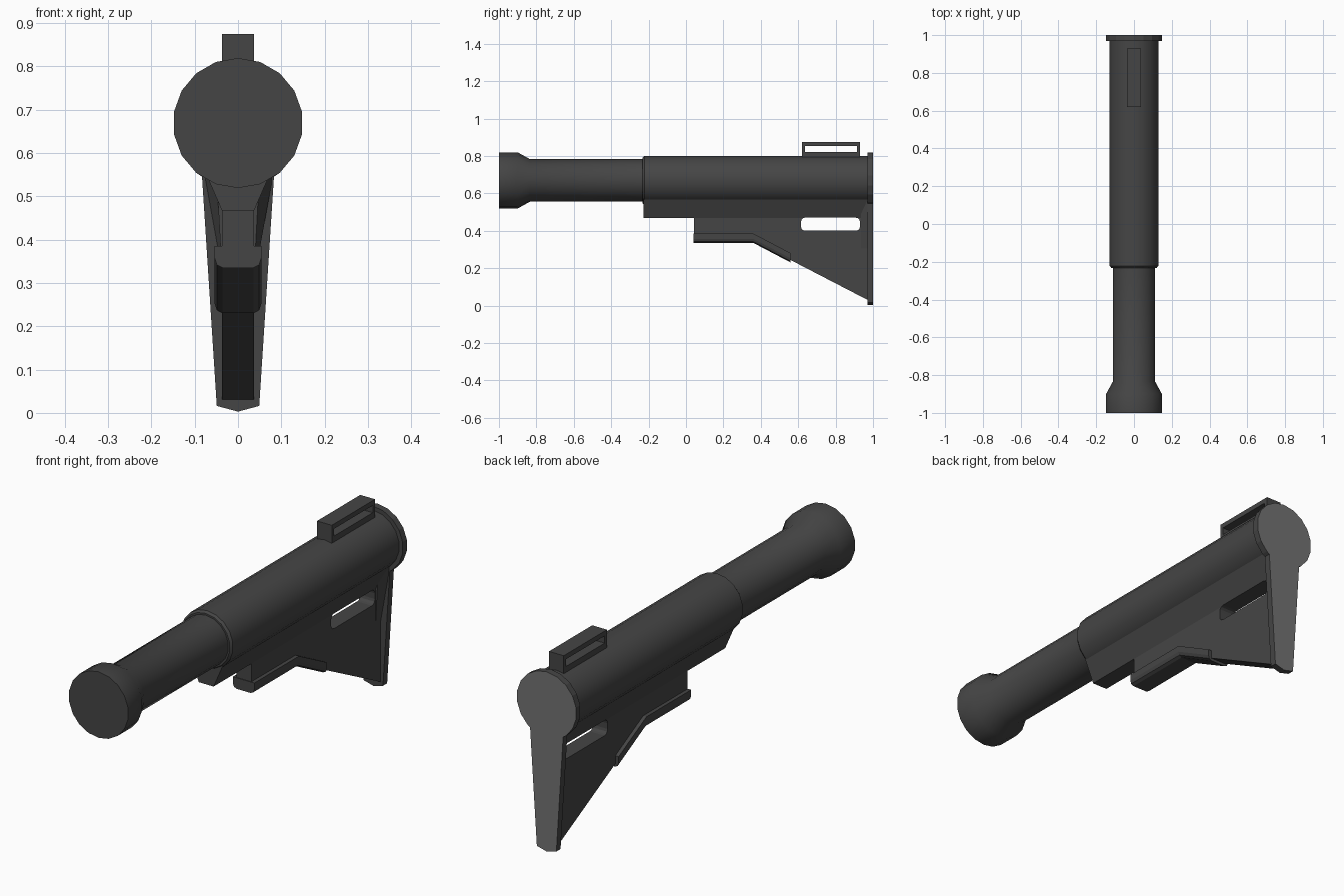
import bpy, bmesh, math

if "Cube" in bpy.data.objects:
    bpy.data.objects.remove(bpy.data.objects["Cube"])

def mat(name, v):
    m = bpy.data.materials.new(name)
    m.diffuse_color = (v, v, v, 1)
    m.use_nodes = True
    m.node_tree.nodes["Principled BSDF"].inputs["Base Color"].default_value = m.diffuse_color
    return m

DARK = mat("dark_grey", 0.06)
PAD = mat("mid_grey_rubber", 0.17)
AXIS_Z, N = 0.669, 18

def finish(name, bm, smooth=False):
    bmesh.ops.recalc_face_normals(bm, faces=bm.faces)
    me = bpy.data.meshes.new(name)
    bm.to_mesh(me)
    bm.free()
    me.materials.append(DARK)
    ob = bpy.data.objects.new(name, me)
    bpy.context.collection.objects.link(ob)
    if smooth:
        bpy.ops.object.select_all(action='DESELECT')
        ob.select_set(True)
        bpy.context.view_layer.objects.active = ob
        bpy.ops.object.shade_smooth_by_angle(angle=math.radians(30))
    return ob

def loft(name, rings, smooth=False):
    """Skin closed rings of points and cap both ends."""
    bm = bmesh.new()
    vs = [[bm.verts.new(p) for p in r] for r in rings]
    n = len(vs[0])
    for a, b in zip(vs, vs[1:]):
        for i in range(n):
            j = (i + 1) % n
            bm.faces.new((a[i], a[j], b[j], b[i]))
    bm.faces.new(vs[0])
    bm.faces.new(vs[-1])
    return finish(name, bm, smooth)

def circle(y, r):
    a = [math.pi / 2 + 2 * math.pi * k / N for k in range(N)]
    return [(r * math.cos(t), y, AXIS_Z + r * math.sin(t)) for t in a]

def slab(name, yz, w):
    return loft(name, [[(x, y, z) for y, z in yz] for x in (-w, w)])

def box_yz(name, y0, y1, z0, z1, w):
    return slab(name, [(y0, z0), (y1, z0), (y1, z1), (y0, z1)], w)

# Tubes
loft("inner_tube", [circle(y, r) for y, r in
     [(-1, .15), (-.9, .15), (-.835, .114), (-.2, .114)]], True)
loft("outer_tube", [circle(y, r) for y, r in
     [(-.232, .122), (-.222, .131), (.975, .131)]], True)

# Keel under the tube, narrowing downwards
keel = loft("keel", [[(-.084, y, .575), (-.037, y, .467), (.037, y, .467), (.084, y, .575)]
                     for y in (-.228, .975)])

# Stock web
web = slab("stock_web", [(.043, .5), (.043, .345), (.36, .345), (.56, .243),
                         (.975, .028), (.975, .5)], .037)

# Sling slot through the stock
r, pts = .022, []
for cy, cz, a0 in [(.908, .448, 0), (.637, .448, 90), (.637, .422, 180), (.908, .422, 270)]:
    for k in range(4):
        t = math.radians(a0 + 30 * k)
        pts.append((cy + r * math.cos(t), cz + r * math.sin(t)))
cutter = slab("slot_cutter", pts, .3)
cutter.hide_render = True
cutter.hide_viewport = True
for ob in (keel, web):
    m = ob.modifiers.new("slot", 'BOOLEAN')
    m.operation = 'DIFFERENCE'
    m.solver = 'EXACT'
    m.object = cutter

# Flare where the web meets the butt plate
loft("rear_flare", [[(-a, y, .56), (-.036, y, .3), (.036, y, .3), (a, y, .56)]
                    for y, a in ((.935, .05), (.975, .083))])

# Adjustment lever following the lower edge, rounded underneath
half = [(.054, .05), (.054, .022), (.049, .007), (.036, 0)]
section = half + [(-x, t) for x, t in reversed(half)]
loft("lever", [[(x, y, z + t) for x, t in section]
               for y, z in ((.04, .335), (.36, .335), (.56, .23))])

# Butt plate: disc with tapering leg, rubber on the rear face
outline = [(.15 * math.cos(math.radians(d)), AXIS_Z + .15 * math.sin(math.radians(d)))
           for d in range(-50, 231, 20)]
outline += [(-.083, .545), (-.049, .016), (0, .003), (.049, .016), (.083, .545)]
plate = loft("butt_plate", [[(x, y, z) for x, z in outline] for y in (.97, 1)])
plate.data.materials.append(PAD)
for f in plate.data.polygons:
    if f.normal.y > .9:
        f.material_index = 1

# Sling loop on top
box_yz("loop_base", .62, .93, .77, .82, .037)
box_yz("loop_top", .62, .93, .853, .875, .037)
for name, y in (("loop_front_post", .62), ("loop_rear_post", .914)):
    box_yz(name, y, y + .016, .8, .86, .037)
